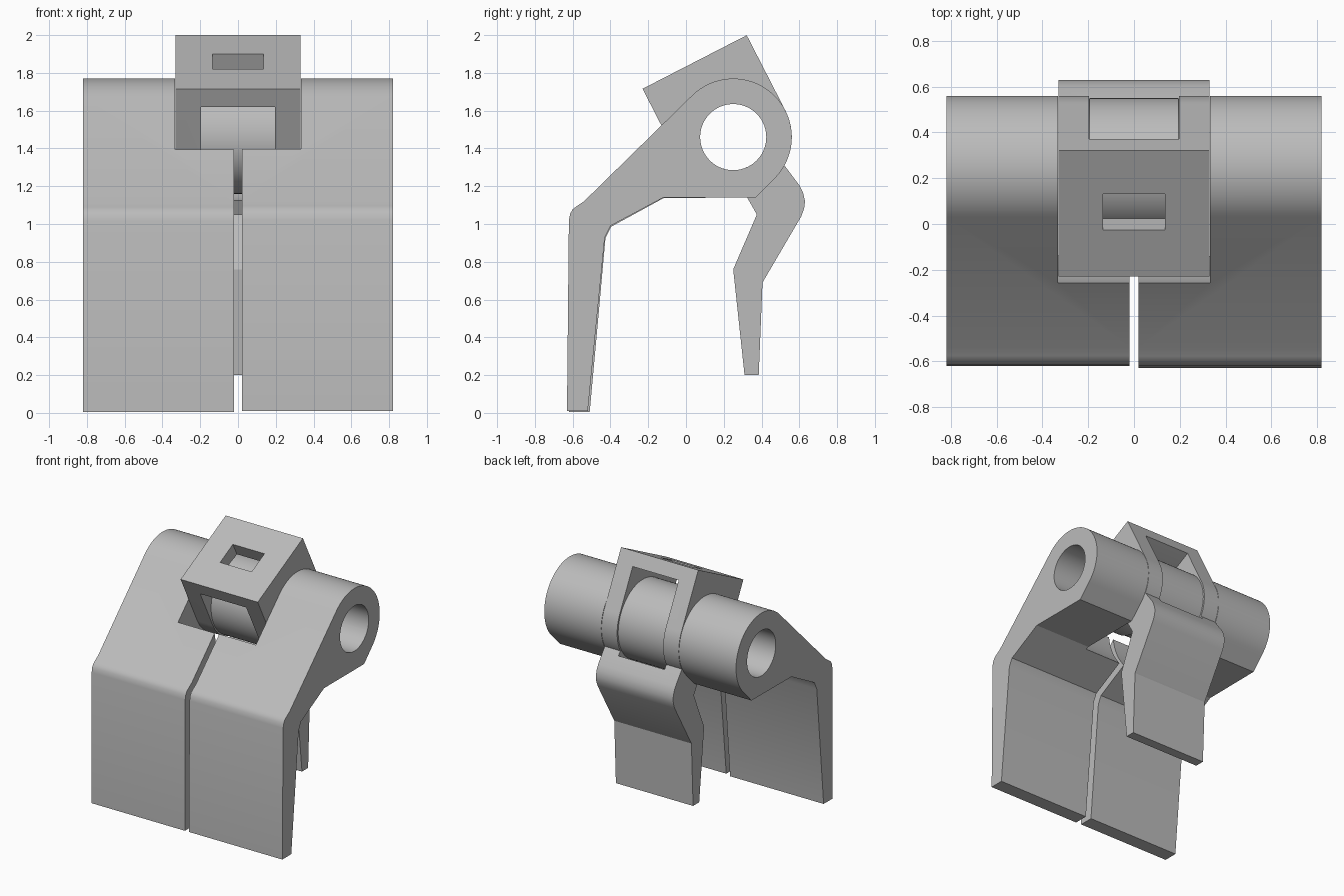
import bpy, bmesh
from math import radians, sin, cos
from mathutils import Matrix, Vector

old = bpy.data.objects.get("Cube")
if old:
    bpy.data.objects.remove(old, do_unlink=True)

grey = bpy.data.materials.new("plain_grey")
grey.use_nodes = True
grey.diffuse_color = (0.5, 0.5, 0.5, 1)
grey.node_tree.nodes["Principled BSDF"].inputs["Base Color"].default_value = grey.diffuse_color

PIN = Vector((0.25, 1.46))      # hinge axis in y, z
R = 0.31                        # barrel radius
HOLE = 0.175                    # bore radius
TILT = radians(27.2)            # lean of the clamp head
SIDE = 0.33                     # clamp half width
SLOT = 0.195                    # fork opening half width


def arc(start, end, r=R, centre=PIN, n=24):
    """Points on an arc in the y, z plane, angles in degrees."""
    steps = [radians(start + (end - start) * i / n) for i in range(n + 1)]
    return [(centre[0] + r * cos(a), centre[1] + r * sin(a)) for a in steps]


def circle(r):
    return arc(0, 360, r, n=72)[:-1]


def prism(name, profile, x0, x1):
    """Extrude a y, z profile along x."""
    bm = bmesh.new()
    face = bm.faces.new([bm.verts.new((x0, y, z)) for y, z in profile])
    new = bmesh.ops.extrude_face_region(bm, geom=[face])["geom"]
    bmesh.ops.translate(bm, vec=(x1 - x0, 0, 0),
                        verts=[v for v in new if isinstance(v, bmesh.types.BMVert)])
    bmesh.ops.recalc_face_normals(bm, faces=bm.faces)
    mesh = bpy.data.meshes.new(name)
    bm.to_mesh(mesh)
    bm.free()
    mesh.materials.append(grey)
    obj = bpy.data.objects.new(name, mesh)
    bpy.context.collection.objects.link(obj)
    return obj


def head_point(across, up):
    """Point in the leaning frame of the clamp head, measured from the pin."""
    return (PIN[0] + across * cos(TILT) - up * sin(TILT),
            PIN[1] + across * sin(TILT) + up * cos(TILT))


def head_rect(a0, a1, u0, u1):
    return [head_point(a0, u0), head_point(a1, u0), head_point(a1, u1), head_point(a0, u1)]


def cut(obj, *cutters):
    """Subtract the cutters, apply, then remove them."""
    for c in cutters:
        c.hide_render = True
        mod = obj.modifiers.new("cut", "BOOLEAN")
        mod.operation, mod.solver, mod.object = "DIFFERENCE", "EXACT", c
    bpy.context.view_layer.update()
    deps = bpy.context.evaluated_depsgraph_get()
    mesh = bpy.data.meshes.new_from_object(obj.evaluated_get(deps))
    obj.modifiers.clear()
    obj.data = mesh
    for c in cutters:
        bpy.data.objects.remove(c, do_unlink=True)


# Wide front jaws, split down the middle, with a pocket for the clamp
jaw = ([(-0.63, 0.01), (-0.62, 1.02), (-0.613, 1.055), (-0.6, 1.078), (-0.578, 1.095), (-0.54, 1.12)]
       + arc(135, -45, n=48)
       + [(0.369, 1.14), (-0.12, 1.14), (-0.40, 0.99), (-0.43, 0.93), (-0.52, 0.01)])
parts = []
for name, x0, x1 in (("left_jaw", 0.02, 0.82), ("right_jaw", -0.82, -0.02)):
    obj = prism(name, jaw, x0, x1)
    cut(obj, prism("bore_cutter", circle(HOLE), -1, 1),
        prism("pocket_cutter", circle(0.512), -SIDE - 0.003, SIDE + 0.003))
    parts.append(obj)

# The right jaw is swung back very slightly about the pin
centre = Matrix.Translation((0, *PIN))
parts[1].data.transform(centre @ Matrix.Rotation(0.007, 4, "X") @ centre.inverted())

# Hinge sleeve in the middle of the fork
sleeve = prism("hinge_sleeve", circle(0.3), -SLOT, SLOT)
cut(sleeve, prism("bore_cutter", circle(HOLE), -1, 1))
parts.append(sleeve)

# Clamp: leaning head, fork ears and rear finger in one outline
lean = 27.2
top = 0.447
clamp_profile = ([head_point(-R, top), head_point(R, top)]
                 + arc(lean, -29)
                 + [(0.60, 1.205), (0.62, 1.165), (0.63, 1.12), (0.625, 1.08), (0.61, 1.04),
                    (0.405, 0.69), (0.385, 0.2), (0.31, 0.2), (0.25, 0.76), (0.375, 1.05)]
                 + arc(-78, lean - 180))
clamp = prism("rear_clamp", clamp_profile, -SIDE, SIDE)
cut(clamp,
    prism("bore_cutter", circle(HOLE), -1, 1),
    prism("sleeve_cutter", circle(0.345), -SLOT - 0.002, SLOT + 0.002),
    prism("fork_cutter", head_rect(-0.6, 0.6, 0, top - 0.107), -SLOT - 0.002, SLOT + 0.002),
    prism("window_cutter", head_rect(-0.08, 0.095, 0.2, 0.8), -0.135, 0.135))
parts.append(clamp)

# Smooth barrels, sharp corners
bpy.ops.object.select_all(action="DESELECT")
for obj in parts:
    obj.select_set(True)
bpy.context.view_layer.objects.active = parts[0]
bpy.ops.object.shade_smooth_by_angle(angle=radians(28))
